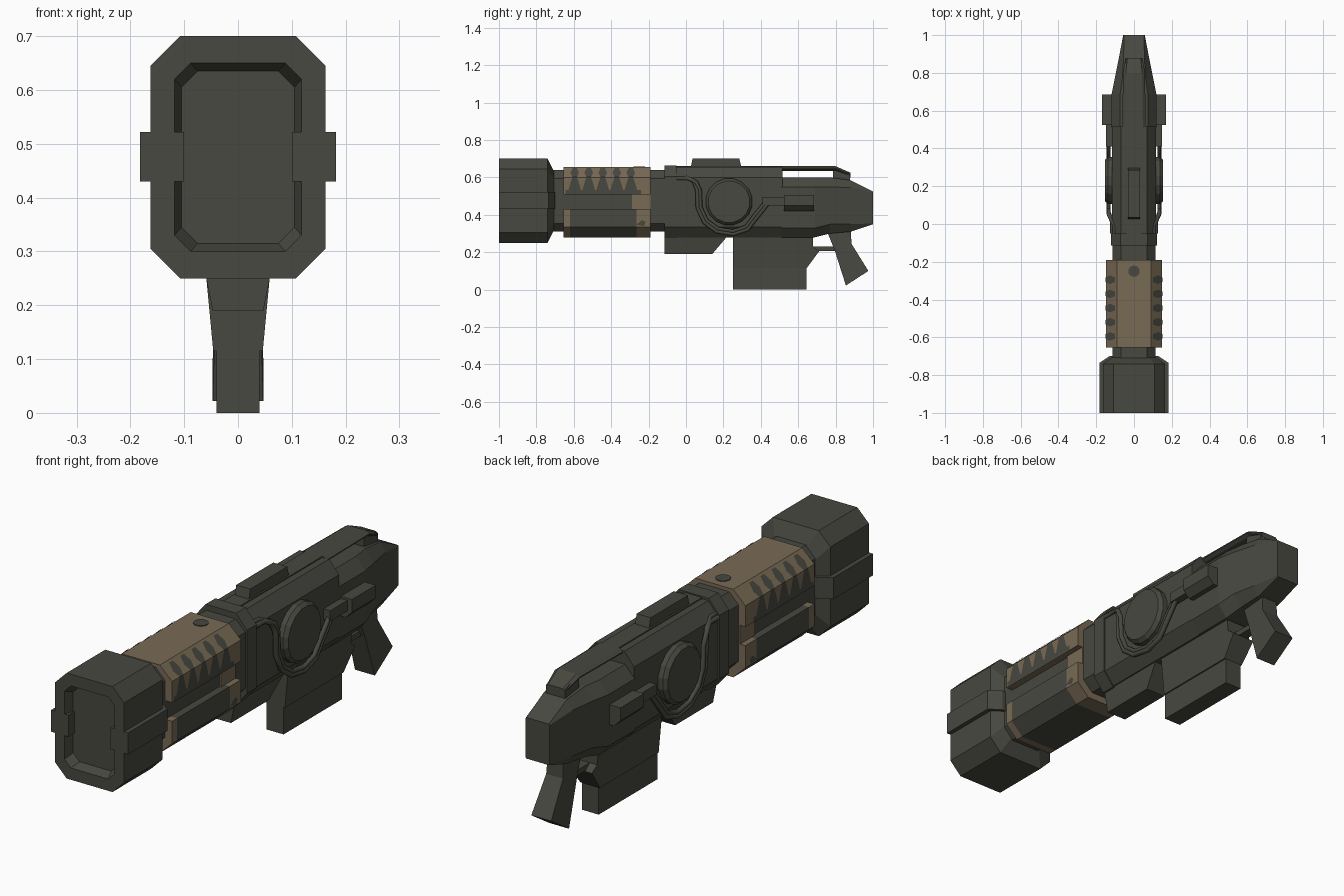
import bpy, bmesh, math
from mathutils import Vector

cube = bpy.data.objects.get("Cube")
if cube:
    bpy.data.objects.remove(cube, do_unlink=True)


def material(name, rgb):
    m = bpy.data.materials.new(name)
    m.use_nodes = True
    m.diffuse_color = (*rgb, 1)
    m.node_tree.nodes["Principled BSDF"].inputs["Base Color"].default_value = (*rgb, 1)
    return m


dark = material("dark olive grey", (.064, .065, .052))
tan = material("dusty tan", (.19, .143, .09))


def finish(name, bm, *mats, solid=True):
    if solid:
        bmesh.ops.remove_doubles(bm, verts=bm.verts, dist=1e-5)
        bmesh.ops.recalc_face_normals(bm, faces=bm.faces)
    me = bpy.data.meshes.new(name)
    bm.to_mesh(me)
    bm.free()
    for m in mats:
        me.materials.append(m)
    ob = bpy.data.objects.new(name, me)
    bpy.context.collection.objects.link(ob)
    return ob


def skin(bm, rings):
    """Bridge matching rings of points and cap both ends."""
    rows = [[bm.verts.new(p) for p in ring] for ring in rings]
    n = len(rows[0])
    for a, b in zip(rows, rows[1:]):
        for i in range(n):
            bm.faces.new((a[i], a[(i + 1) % n], b[(i + 1) % n], b[i]))
    bm.faces.new(rows[0])
    bm.faces.new(rows[-1])


def loft(name, mats, sections):
    """Chamfered box sections along y: (y, half width, z low, z high, chamfer x, chamfer z)."""
    bm = bmesh.new()
    rings = []
    for y, w, lo, hi, cx, cz in sections:
        half = [(w - cx, lo), (w, lo + cz), (w, hi - cz), (w - cx, hi)]
        rings.append([(x, y, z) for x, z in half] + [(-x, y, z) for x, z in reversed(half)])
    skin(bm, rings)
    return finish(name, bm, *mats)


def prism(name, outline, width):
    """Side outline in (y, z), extruded across x; width(z) gives the half width."""
    bm = bmesh.new()
    skin(bm, [[(s * width(z), y, z) for y, z in outline] for s in (-1, 1)])
    return finish(name, bm, dark)


def shell(name, half, ys, mats):
    """Mirrored (x, z) outline extruded along y."""
    bm = bmesh.new()
    full = half + [(-x, z) for x, z in reversed(half)]
    skin(bm, [[(x, y, z) for x, z in full] for y in ys])
    return finish(name, bm, *mats)


def both_sides(build):
    for side, s in (("left", 1), ("right", -1)):
        build(side, s)


# Muzzle block with recessed front
loft("muzzle", [dark], [
    (-.705, .115, .32, .63, .04, .04),
    (-.74, .163, .25, .70, .055, .055),
    (-1, .163, .25, .70, .055, .055),
    (-1, .118, .30, .65, .03, .03),
    (-.96, .105, .315, .635, .03, .03)])


def muzzle_rail(side, s):
    bm = bmesh.new()
    skin(bm, [[(s * .10, y, .43), (s * x, y, .43), (s * x, y, .522), (s * .10, y, .522)]
              for y, x in ((-1, .182), (-.735, .182), (-.70, .13))])
    finish("muzzle_rail_" + side, bm, dark)


both_sides(muzzle_rail)

# Barrel core and handguard shells
loft("barrel_core", [dark], [(y, .115, .31, .64, .045, .045) for y in (-.72, -.10)])
shell("handguard_top", [(.147, .51), (.147, .60), (.09, .655)], (-.655, -.19), [tan])
lower = shell("handguard_bottom", [(.09, .28), (.147, .335), (.147, .43)],
              (-.655, -.62, -.265, -.19), [dark, tan])
for f in lower.data.polygons:
    f.material_index = int(f.center.y < -.62 or f.center.y > -.265)
loft("handguard_band", [tan], [(y, .122, .40, .53, 0, 0) for y in (-.29, -.19)])


# Camouflage patches on the upper handguard
def skin_x(z):
    return .147 if z <= .60 else .147 - (z - .60) * .057 / .055


def camouflage(side, s):
    bm = bmesh.new()

    def patch(pts):
        f = bm.faces.new([bm.verts.new((s * (skin_x(z) + .003), y, z + .002)) for y, z in pts])
        f.normal_update()
        if f.normal.x * s < 0:
            f.normal_flip()

    teeth = [-.595 + .075 * i for i in range(5)]
    comb = [(-.645, .508), (-.645, .53)]
    for y in teeth:
        comb += [(y - .034, .53), (y - .024, .565), (y - .012, .60),
                 (y + .012, .60), (y + .024, .565), (y + .034, .53)]
        patch([(y - .012, .60), (y + .012, .60), (y + .023, .622),
               (y + .012, .648), (y - .012, .648), (y - .023, .622)])
    patch(comb + [(-.24, .53), (-.24, .508)])
    # curved tan edge fading into the lower shell
    patches = [(-.265, .345), (-.235, .37), (-.215, .36), (-.225, .337)]
    patch([(y, z) for y, z in patches])
    finish("camouflage_" + side, bm, dark, solid=False)


both_sides(camouflage)

# Round port on top of the handguard
bm = bmesh.new()
bmesh.ops.create_cone(bm, cap_ends=True, segments=16, radius1=.03, radius2=.03, depth=.006)
bmesh.ops.translate(bm, verts=bm.verts, vec=(0, -.25, .655))
finish("top_port", bm, dark)

# Receiver
loft("receiver_collar", [dark], [(y, .122, .275, .665, .05, .06) for y in (-.115, -.05)])
loft("receiver", [dark], [(y, .116, .28, .655, .046, .055) for y in (-.05, .515)])
loft("receiver_spine", [dark], [(-.05, .04, .64, .66, 0, 0), (.52, .04, .64, .66, 0, 0)])
prism("top_cap", [(.025, .65), (.035, .70), (.285, .70), (.298, .65)], lambda z: .033)
prism("front_underside", [(-.115, .29), (-.115, .19), (.14, .19), (.225, .29)],
      lambda z: .047 + (z - .19) * .2)

# Stock and carry rail
loft("stock", [dark], [
    (.51, .118, .28, .60, .045, .05),
    (.69, .118, .28, .60, .045, .05),
    (.77, .102, .30, .60, .04, .05),
    (.88, .08, .31, .585, .025, .04),
    (1, .057, .35, .525, .004, .004)])
loft("carry_rail", [dark], [
    (.51, .062, .635, .66, .015, .01),
    (.80, .058, .635, .66, .015, .01),
    (.88, .045, .60, .625, .01, .01)])
prism("rail_rear_post", [(.785, .58), (.785, .65), (.80, .655), (.878, .62), (.878, .57)],
      lambda z: .045)


# Side discs, boxes and cables
def side_fittings(side, s):
    bm = bmesh.new()
    skin(bm, [[(s * x, .23 + r * math.cos(a), .47 + r * math.sin(a))
               for a in (math.tau * (i + .5) / 16 for i in range(16))]
              for x, r in ((.10, .126), (.138, .126), (.154, .112))])
    finish("side_disc_" + side, bm, dark)

    bm = bmesh.new()
    skin(bm, [[(s * .10, y, .42), (s * .14, y, .42), (s * .17, y, .45),
               (s * .17, y, .505), (s * .10, y, .505)] for y in (.525, .685)])
    finish("side_box_" + side, bm, dark)

    bm = bmesh.new()
    skin(bm, [[(s * x, y, z) for x, z in ((.10, .45), (.148, .45), (.148, .495), (.10, .495))]
              for y in (.41, .53)])
    finish("cable_socket_" + side, bm, dark)

    path = [(-.05, .595), (.01, .595), (.055, .575), (.075, .53), (.078, .44), (.11, .37),
            (.17, .325), (.25, .312), (.32, .335), (.37, .40), (.42, .462), (.47, .47)]
    for k, grow in enumerate((1, 1.1)):
        cu = bpy.data.curves.new("cable", "CURVE")
        cu.dimensions = "3D"
        cu.bevel_depth = .011
        cu.bevel_resolution = 1
        cu.use_fill_caps = True
        sp = cu.splines.new("POLY")
        sp.points.add(len(path) - 1)
        centre = Vector((.23, .47))
        for p, q in zip(sp.points, path):
            y, z = centre + (Vector(q) - centre) * grow
            x = .085 + .05 * min(1, max(0, (.625 - z) / .05))
            p.co = (s * x, max(y, -.05), z, 1)
        cu.materials.append(dark)
        ob = bpy.data.objects.new(f"cable_{side}_{k + 1}", cu)
        bpy.context.collection.objects.link(ob)


both_sides(side_fittings)

# Magazine, trigger guard and grip
prism("magazine_well", [(.25, .29), (.25, .115), (.645, .115), (.712, .205), (.68, .23), (.68, .29)],
      lambda z: .046 + (z - .115) * .095)
prism("magazine", [(.25, .12), (.25, 0), (.645, 0), (.645, .12)], lambda z: .04)
prism("trigger_guard", [(.66, .207), (.80, .207), (.80, .23), (.66, .23)], lambda z: .022)
prism("grip", [(.755, .31), (.795, .21), (.855, .022), (.975, .10), (.885, .245), (.88, .33)],
      lambda z: .047 - max(0, z - .1) * .05)
